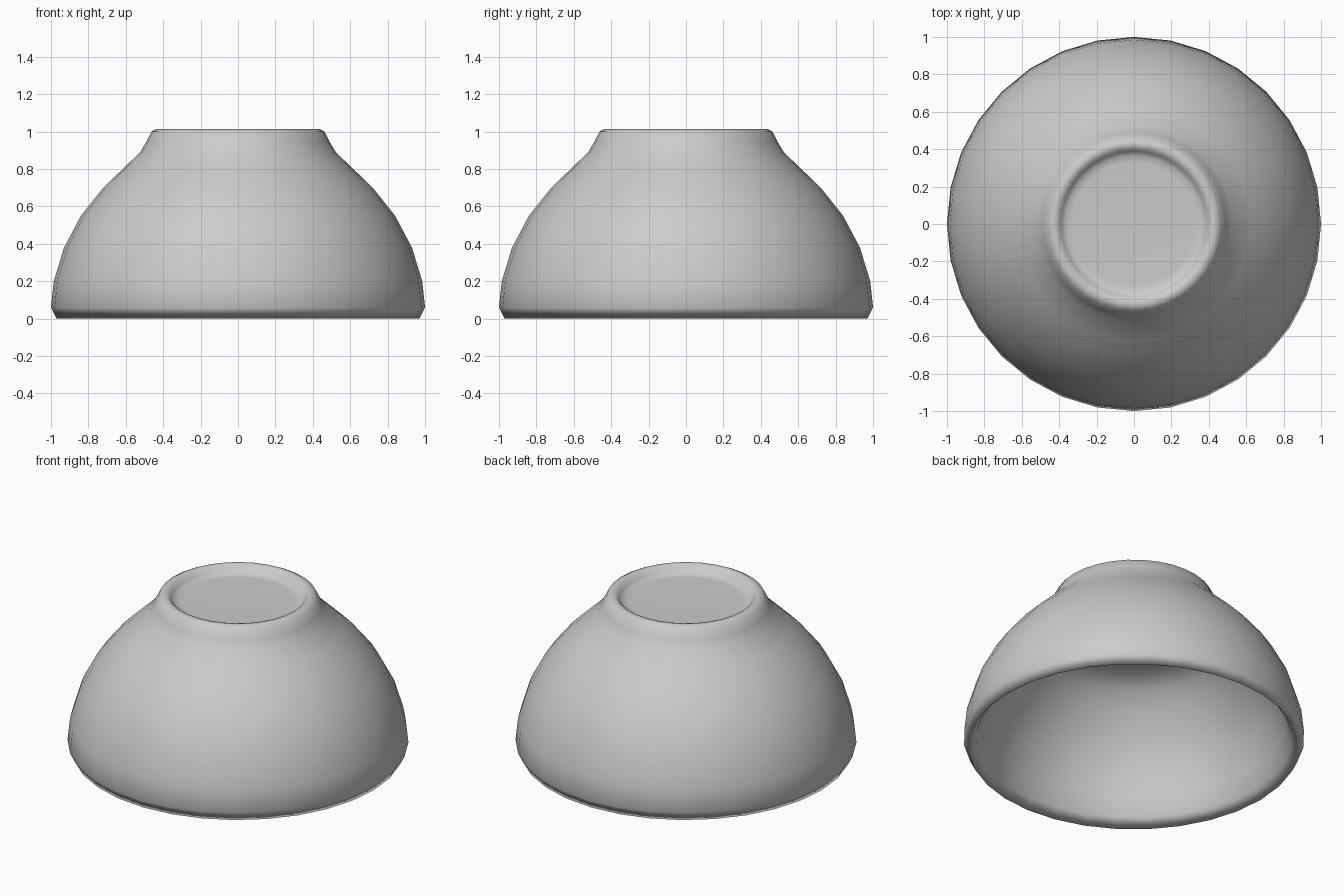
import bpy, bmesh, math

if "Cube" in bpy.data.objects:
    bpy.data.objects.remove(bpy.data.objects["Cube"])

SIDES = 32

# Profile (radius, z): recess floor in the foot, outer wall, lip, then inner wall
profile = [
    (0.0, 0.965), (0.33, 0.965), (0.365, 0.967), (0.39, 0.985), (0.405, 1.01),
    (0.435, 1.015), (0.463, 1.0), (0.49, 0.945), (0.523, 0.89), (0.62, 0.797),
    (0.72, 0.70), (0.84, 0.55), (0.93, 0.38), (0.985, 0.20), (1.0, 0.06),
    (0.97, 0.0), (0.925, 0.057),
    (0.89, 0.18), (0.84, 0.344), (0.755, 0.50), (0.65, 0.63), (0.57, 0.713),
    (0.485, 0.757), (0.37, 0.77), (0.0, 0.77),
]

# Upturned bowl: spin the profile around z
bm = bmesh.new()
pts = [bm.verts.new((r, 0, z)) for r, z in profile]
edges = [bm.edges.new(pair) for pair in zip(pts, pts[1:])]
bmesh.ops.spin(bm, geom=pts + edges, cent=(0, 0, 0), axis=(0, 0, 1),
               angle=math.tau, steps=SIDES, use_merge=True)
bmesh.ops.remove_doubles(bm, verts=bm.verts, dist=0.0005)
bmesh.ops.recalc_face_normals(bm, faces=bm.faces)
for f in bm.faces:
    f.smooth = True
mesh = bpy.data.meshes.new("bowl")
bm.to_mesh(mesh)
bm.free()
bowl = bpy.data.objects.new("bowl", mesh)
bpy.context.collection.objects.link(bowl)
